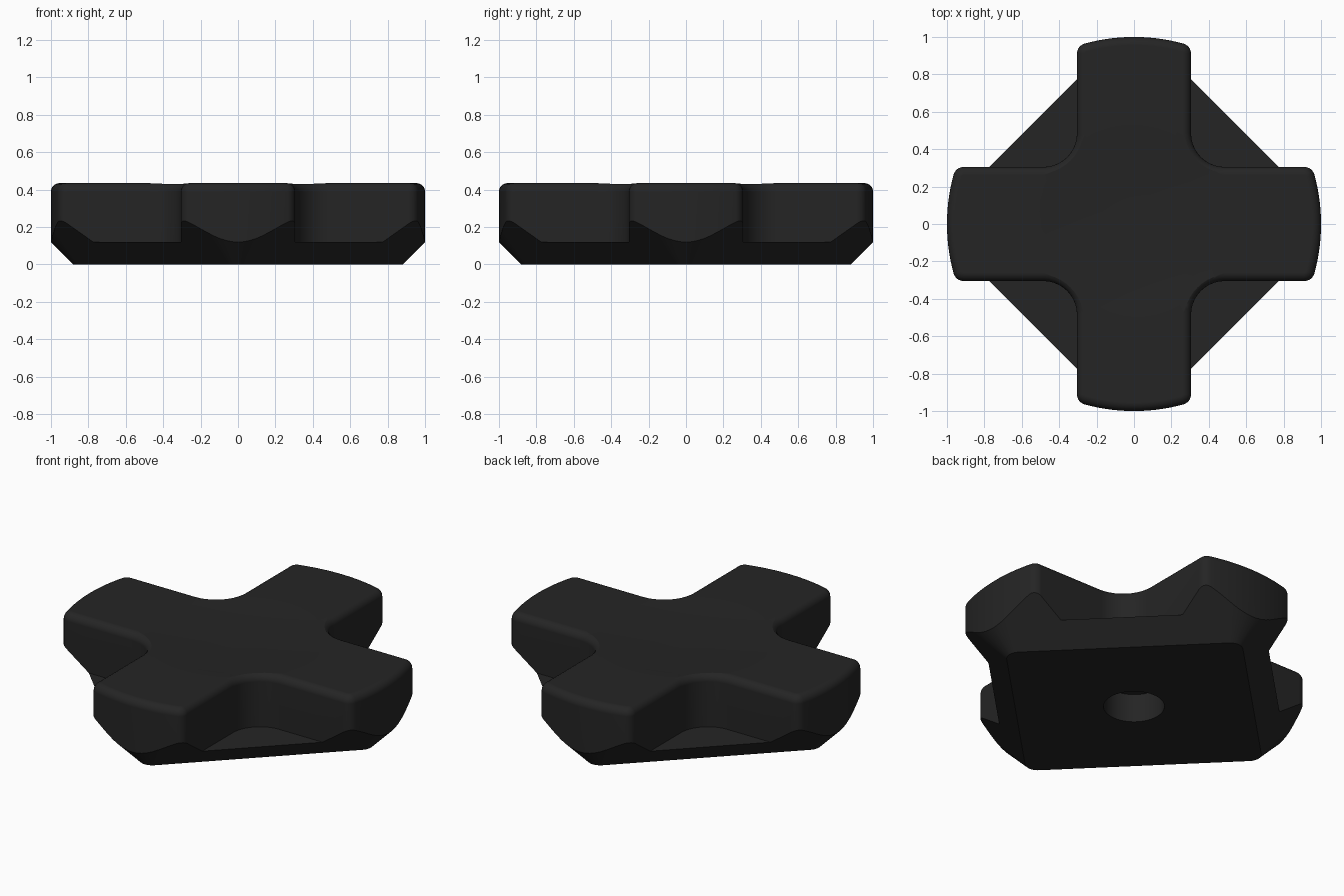
import bpy
import bmesh
from math import sin, cos, pi, sqrt, atan2

if "Cube" in bpy.data.objects:
    bpy.data.objects.remove(bpy.data.objects["Cube"])

TOP = 0.435       # height of the cross
PLATE = 0.12      # height of the square base plate
ROUND = 0.045     # rounding of the upper edge


def arc(cx, cy, r, a0, a1, n):
    return [(cx + r * cos(a0 + (a1 - a0) * i / n),
             cy + r * sin(a0 + (a1 - a0) * i / n)) for i in range(n + 1)]


def four_times(points):
    """Repeat a list of points around z in quarter turns."""
    out = []
    for c, s in ((1, 0), (0, 1), (-1, 0), (0, -1)):
        out += [(x * c - y * s, x * s + y * c) for x, y in points]
    return out


def cross_outline(t):
    """Cross with bowed ends, rounded corners and inner fillets, inset by t."""
    w, big, r, f = 0.305, 1.0, 0.055, 0.18
    cy = w - r
    cx = sqrt((big - r) ** 2 - cy ** 2)
    a = atan2(cy, cx)
    pts = arc(cx, -cy, r - t, -pi / 2, -a, 5)
    pts += arc(0, 0, big - t, -a, a, 14)[1:-1]
    pts += arc(cx, cy, r - t, a, pi / 2, 5)
    pts += arc(w + f, w + f, f + t, 1.5 * pi, pi, 10)
    return four_times(pts)


def diamond_outline(grow):
    """Square standing on its corner, corners rounded."""
    return four_times(arc(0.81, 0, 0.07 + grow, -pi / 4, pi / 4, 10))


def circle(r, n=48):
    return arc(0, 0, r, 0, 2 * pi, n)[:-1]


def loft(name, rings):
    """Closed solid through (outline, height) rings."""
    bm = bmesh.new()
    loops = [[bm.verts.new((x, y, z)) for x, y in pts] for pts, z in rings]
    for lo, hi in zip(loops, loops[1:]):
        n = len(lo)
        for i in range(n):
            j = (i + 1) % n
            bm.faces.new((lo[i], lo[j], hi[j], hi[i]))
    bm.faces.new(loops[0][::-1])
    bm.faces.new(loops[-1])
    bmesh.ops.recalc_face_normals(bm, faces=bm.faces[:])
    mesh = bpy.data.meshes.new(name)
    bm.to_mesh(mesh)
    bm.free()
    ob = bpy.data.objects.new(name, mesh)
    bpy.context.collection.objects.link(ob)
    return ob


def combine(body, tool, operation):
    mod = body.modifiers.new(operation, 'BOOLEAN')
    mod.object, mod.operation, mod.solver = tool, operation, 'EXACT'
    bpy.context.view_layer.objects.active = body
    bpy.ops.object.modifier_apply(modifier=mod.name)
    bpy.data.objects.remove(tool)


# Cross with rounded upper edge
rings = [(cross_outline(0), -0.05)]
for i in range(6):
    a = i / 5 * pi / 2
    rings.append((cross_outline(ROUND * (1 - cos(a))), TOP - ROUND * (1 - sin(a))))
pad = loft("cross_pad", rings)

# Square plate joining the arms underneath
combine(pad, loft("base_plate", [(diamond_outline(0.3), -0.1),
                                 (diamond_outline(0.3), PLATE)]), 'UNION')

# Underside chamfer flaring outward at 45 degrees
combine(pad, loft("flare", [(diamond_outline(0), 0),
                            (diamond_outline(0.6), 0.6)]), 'INTERSECT')

# Shallow thumb dish in the middle of the top
dish = [(circle(r), TOP - 0.02 * (1 - (r / 0.55) ** 2))
        for r in (0.08, 0.18, 0.28, 0.38, 0.48, 0.58, 0.68)]
combine(pad, loft("dish", dish + [(circle(0.68), 0.6)]), 'DIFFERENCE')

# Round pivot socket in the bottom
combine(pad, loft("socket", [(circle(0.165), -0.1),
                             (circle(0.165), 0.17)]), 'DIFFERENCE')

# Dark plastic
mat = bpy.data.materials.new("dark_plastic")
mat.diffuse_color = (0.018, 0.018, 0.018, 1)
mat.use_nodes = True
mat.node_tree.nodes["Principled BSDF"].inputs["Base Color"].default_value = mat.diffuse_color
pad.data.materials.clear()
pad.data.materials.append(mat)
for face in pad.data.polygons:
    face.material_index = 0

# Smooth shading with sharp edges kept
bpy.ops.object.select_all(action='DESELECT')
pad.select_set(True)
bpy.context.view_layer.objects.active = pad
bpy.ops.object.shade_smooth_by_angle(angle=0.5)
normals = pad.modifiers.new("even_normals", 'WEIGHTED_NORMAL')
normals.keep_sharp = True
